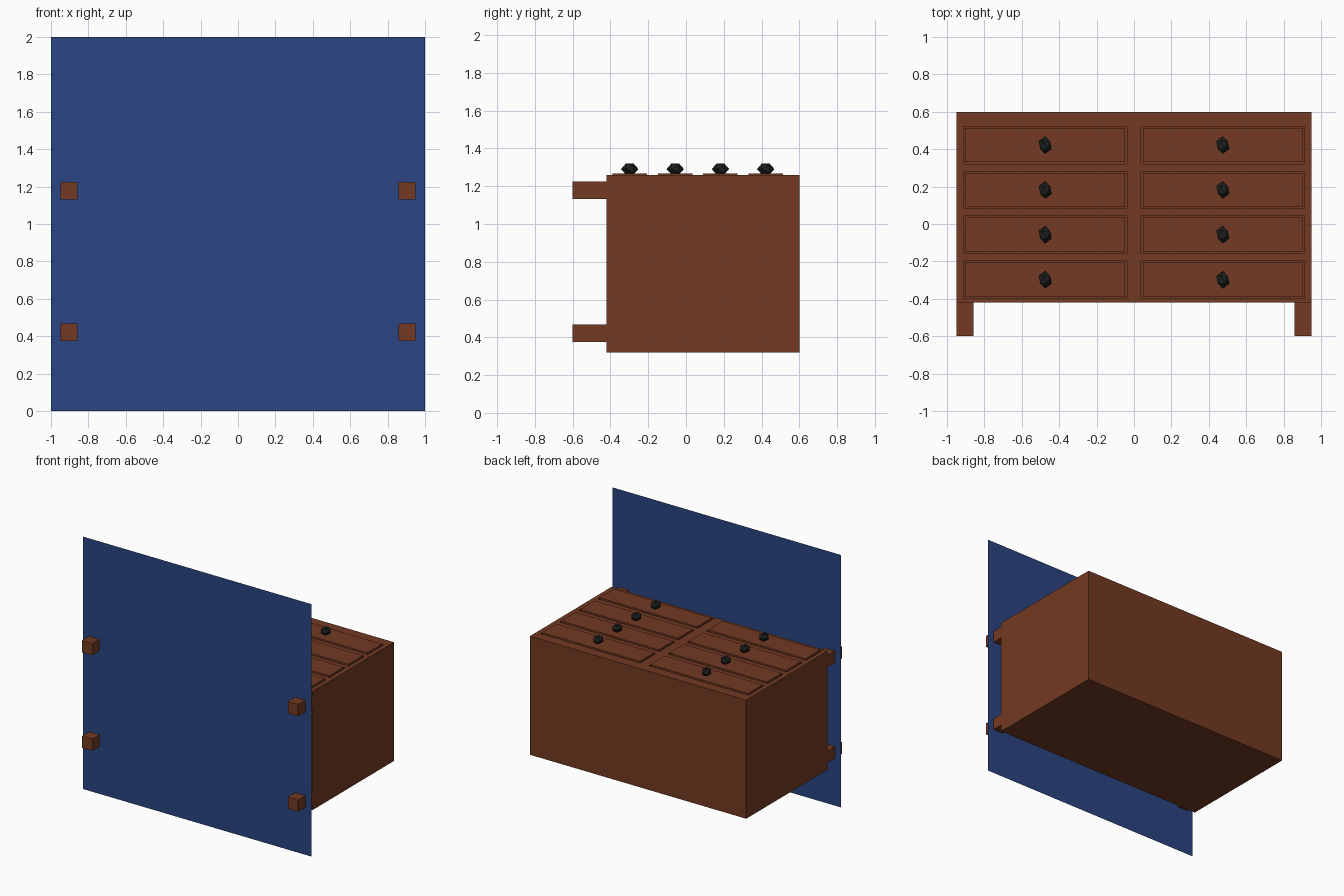
import bpy, bmesh, math
from mathutils import Matrix, Vector

if "Cube" in bpy.data.objects:
    bpy.data.objects.remove(bpy.data.objects["Cube"])


def material(name, rgb):
    m = bpy.data.materials.new(name)
    m.diffuse_color = (*rgb, 1)
    m.use_nodes = True
    m.node_tree.nodes["Principled BSDF"].inputs["Base Color"].default_value = m.diffuse_color
    return m


wood = material("brown wood", (0.171, 0.042, 0.016))
blue = material("blue floor", (0.024, 0.060, 0.227))
black = material("black knob", (0.014, 0.015, 0.015))


def finish(name, bm, mat):
    me = bpy.data.meshes.new(name)
    bm.to_mesh(me)
    bm.free()
    me.materials.append(mat)
    ob = bpy.data.objects.new(name, me)
    bpy.context.collection.objects.link(ob)
    return ob


def box(name, lo, hi, mat):
    bm = bmesh.new()
    lo, hi = Vector(lo), Vector(hi)
    bmesh.ops.create_cube(bm, size=1, matrix=Matrix.Translation((lo + hi) / 2)
                          @ Matrix.Diagonal((*(hi - lo), 1)))
    return finish(name, bm, mat)


TOP, BOTTOM, BACK = 1.26, 0.32, -0.42
rows = [(-0.398, -0.198), (-0.157, 0.043), (0.082, 0.282), (0.322, 0.522)]
cols = [(-0.912, -0.038), (0.038, 0.912)]

# Chest lying on its back: gridded front face with recessed drawer openings
xs = [-0.948] + [v for c in cols for v in c] + [0.948]
ys = [BACK] + [v for r in rows for v in r] + [0.6]
bm = bmesh.new()
grid = [[bm.verts.new((x, y, TOP)) for x in xs] for y in ys]
openings = []
for j in range(len(ys) - 1):
    for i in range(len(xs) - 1):
        f = bm.faces.new((grid[j][i], grid[j][i + 1], grid[j + 1][i + 1], grid[j + 1][i]))
        if i % 2 and j % 2:
            openings.append(f)
rim = [e for e in bm.edges if e.is_boundary]
ext = bmesh.ops.extrude_edge_only(bm, edges=rim)["geom"]
for v in ext:
    if isinstance(v, bmesh.types.BMVert):
        v.co.z = BOTTOM
bmesh.ops.holes_fill(bm, edges=[e for e in bm.edges if e.is_boundary], sides=0)
bmesh.ops.recalc_face_normals(bm, faces=bm.faces[:])
bmesh.ops.inset_individual(bm, faces=openings, thickness=0, depth=-0.02)
finish("chest_body", bm, wood)

# Drawer fronts and faceted knobs
for x0, x1 in cols:
    for y0, y1 in rows:
        g = 0.009
        box("drawer_front", (x0 + g, y0 + g, TOP - 0.02), (x1 - g, y1 - g, TOP + 0.008), wood)
        bm = bmesh.new()
        bmesh.ops.create_icosphere(
            bm, subdivisions=1, radius=1,
            matrix=Matrix.Translation(((x0 + x1) / 2, (y0 + y1) / 2, 1.291))
            @ Matrix.Diagonal((0.037, 0.046, 0.034, 1))
            @ Matrix.Rotation(math.radians(90), 4, 'X'))
        finish("drawer_knob", bm, black)

# Four square legs
for s in (-1, 1):
    for z0, z1 in ((0.375, 0.468), (1.132, 1.225)):
        a, b = sorted((s * 0.857, s * 0.948))
        box("leg", (a, -0.6, z0), (b, BACK, z1), wood)

# Thin blue sheet pierced by the legs
bm = bmesh.new()
bm.faces.new([bm.verts.new(p) for p in
              ((-1, -0.51, 0), (1, -0.51, 0), (1, -0.51, 2), (-1, -0.51, 2))])
finish("blue_sheet", bm, blue)
